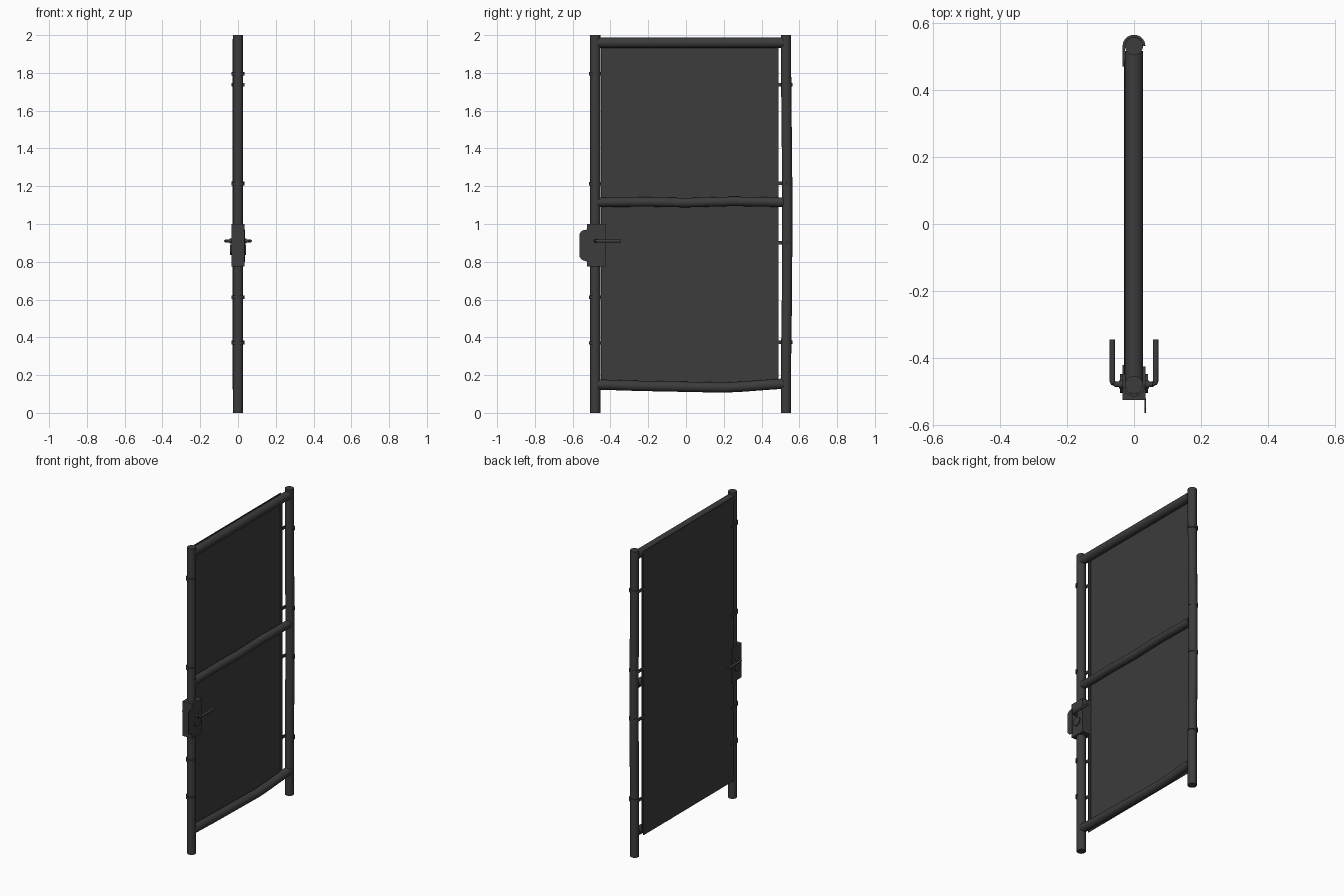
import bpy, bmesh, math
from mathutils import Vector

cube = bpy.data.objects.get("Cube")
if cube:
    bpy.data.objects.remove(cube, do_unlink=True)

mat = bpy.data.materials.new("dark_grey_metal")
mat.use_nodes = True
colour = (0.045, 0.045, 0.045, 1)
mat.diffuse_color = colour
mat.node_tree.nodes["Principled BSDF"].inputs["Base Color"].default_value = colour


def finish(name, bm, smooth=True):
    bmesh.ops.recalc_face_normals(bm, faces=bm.faces)
    mesh = bpy.data.meshes.new(name)
    bm.to_mesh(mesh)
    bm.free()
    mesh.materials.append(mat)
    ob = bpy.data.objects.new(name, mesh)
    bpy.context.collection.objects.link(ob)
    if smooth:
        bpy.ops.object.select_all(action='DESELECT')
        ob.select_set(True)
        bpy.context.view_layer.objects.active = ob
        bpy.ops.object.shade_smooth_by_angle(angle=math.radians(40))
    return ob


def tube(name, path, radius, sides=20):
    """Capped round tube swept along a path lying in one plane."""
    pts = [Vector(p) for p in path]
    bm = bmesh.new()
    rings = []
    for i, p in enumerate(pts):
        t = (pts[min(i + 1, len(pts) - 1)] - pts[max(i - 1, 0)]).normalized()
        u = t.cross(Vector((1, 0, 0)) if abs(t.x) < 0.8 else Vector((0, 0, 1))).normalized()
        v = t.cross(u)
        rings.append([bm.verts.new(p + radius * (u * math.cos(a) + v * math.sin(a)))
                      for a in (2 * math.pi * k / sides for k in range(sides))])
    for a, b in zip(rings, rings[1:]):
        for k in range(sides):
            n = (k + 1) % sides
            bm.faces.new((a[k], a[n], b[n], b[k]))
    bm.faces.new(rings[0])
    bm.faces.new(rings[-1])
    return finish(name, bm)


def prism(name, outline, low, high, axis):
    """Extrude a flat outline along the x or z axis."""
    bm = bmesh.new()
    place = (lambda p, h: (h, *p)) if axis == "x" else (lambda p, h: (*p, h))
    face = bm.faces.new([bm.verts.new(place(p, low)) for p in outline])
    new = bmesh.ops.extrude_face_region(bm, geom=[face])["geom"]
    step = Vector(place((0, 0), high - low))
    bmesh.ops.translate(bm, vec=step, verts=[g for g in new if isinstance(g, bmesh.types.BMVert)])
    return finish(name, bm, axis == "z")


def rect(a0, a1, b0, b1):
    return [(a0, b0), (a1, b0), (a1, b1), (a0, b1)]


R = 0.027
LATCH_Y, HINGE_Y = -0.48, 0.53

# Upright posts; the hinge post is bowed slightly
tube("latch_post", [(0, LATCH_Y, 0), (0, LATCH_Y, 2)], R)
bow = [(0, 0), (0.3, 0), (0.6, 0.004), (0.9, 0.006), (1.2, 0.006), (1.5, 0.003), (1.8, 0), (2, 0)]
tube("hinge_post", [(0, HINGE_Y + d, z) for z, d in bow], R)

# Cross rails
ends = (-0.47, 0.515)
tube("top_rail", [(0, y, 1.96) for y in ends], R)
tube("middle_rail", [(0, ends[0], 1.115), (0, -0.2, 1.117), (0, 0, 1.113),
                     (0, 0.25, 1.12), (0, ends[1], 1.115)], 0.025)
tube("bottom_rail", [(0, ends[0], 0.15), (0, -0.25, 0.143), (0, 0, 0.138), (0, 0.2, 0.134),
                     (0, 0.3, 0.139), (0, ends[1], 0.155)], R)

# Infill panel behind the rails, with a tension bar at each side
prism("infill_panel", rect(-0.45, 0.482, 0.125, 1.98), -0.03, -0.027, "x")
for name, y in (("latch_side_bar", -0.432), ("hinge_side_bar", 0.482)):
    prism(name, rect(y - 0.008, y + 0.008, 0.15, 1.95), -0.028, -0.02, "x")


# Bands that wrap the posts and clip the tension bars
def band(name, post_y, bar_y, z):
    way = 1 if bar_y > post_y else -1
    inner, outer = 0.027, 0.034
    arc = [math.pi * k / 14 for k in range(15)]

    def loop(r):
        return [(-r * math.cos(a), post_y - way * r * math.sin(a)) for a in arc]
    tip = bar_y + way * 0.012
    outline = [(-outer, tip)] + loop(outer) + loop(inner)[::-1] + [(-inner, tip)]
    prism(name, outline, z - 0.009, z + 0.009, "z")


for i, z in enumerate((1.795, 1.213, 0.612, 0.37)):
    band(f"latch_band_{i + 1}", LATCH_Y, -0.432, z)
for i, z in enumerate((1.738, 1.216, 0.9, 0.374)):
    band(f"hinge_band_{i + 1}", HINGE_Y, 0.482, z)

# Lock case and chamfered strike plate
prism("lock_case", rect(-0.525, -0.425, 0.775, 1.0), -0.035, 0.035, "x")
prism("strike_plate", [(-0.52, 0.8), (-0.55, 0.81), (-0.563, 0.825), (-0.563, 0.95),
                       (-0.55, 0.965), (-0.52, 0.972)], 0.032, 0.036, "x")

# Key cylinder, handle roses and lever handles on both sides
tube("key_cylinder", [(-0.042, -0.475, 0.863), (0.042, -0.475, 0.863)], 0.028)
tube("handle_rose", [(-0.045, -0.478, 0.91), (0.045, -0.478, 0.91)], 0.012)
for name, s in (("left_lever", 1), ("right_lever", -1)):
    tube(name, [(s * x, y, 0.91) for x, y in ((0.03, -0.478), (0.055, -0.478), (0.062, -0.474),
                                             (0.065, -0.466), (0.065, -0.345))], 0.0085, 12)
